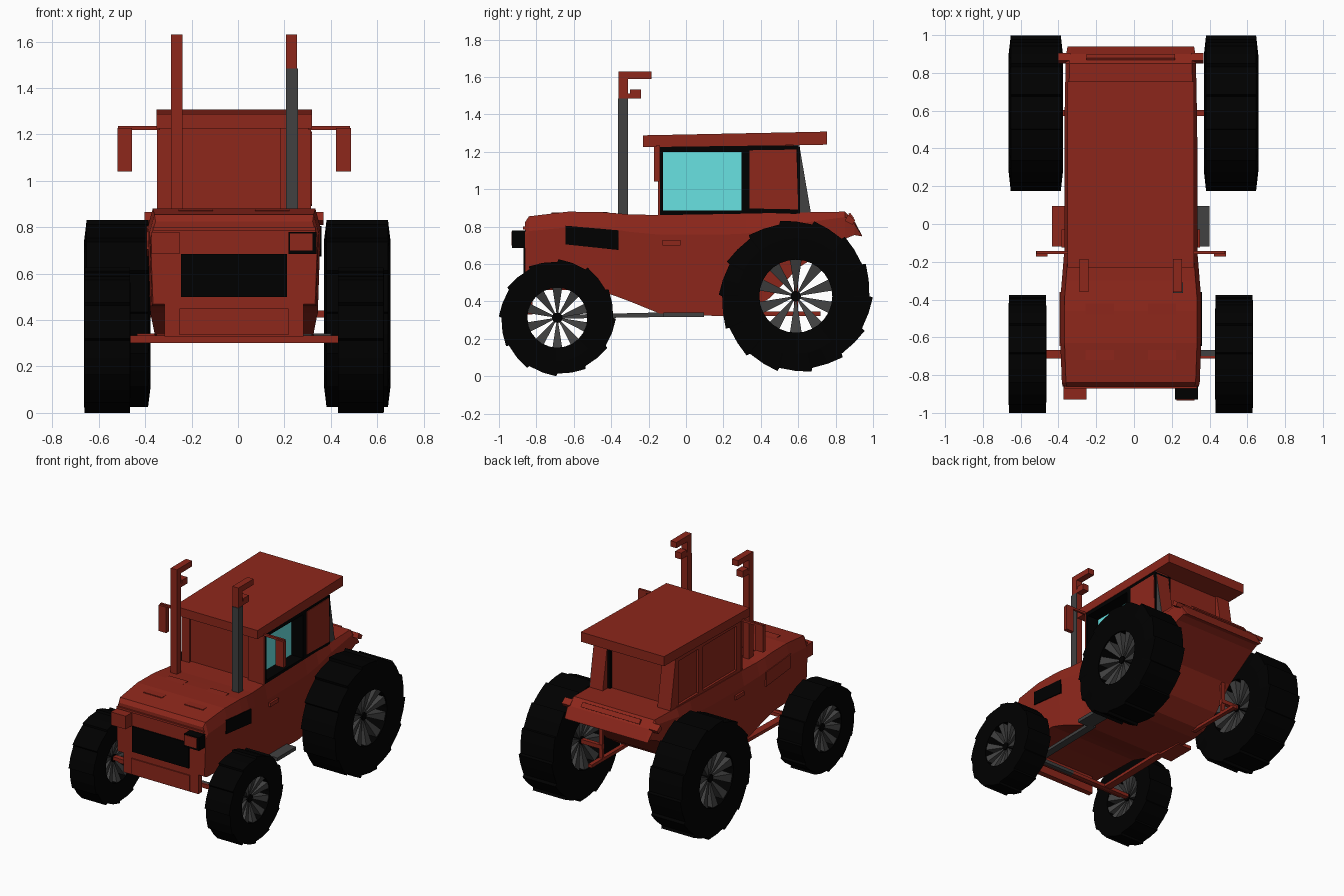
import bpy, bmesh, math

if "Cube" in bpy.data.objects:
    bpy.data.objects.remove(bpy.data.objects["Cube"], do_unlink=True)

CX = -0.017  # centre line of the bodywork


def material(name, rgb):
    m = bpy.data.materials.new(name)
    m.use_nodes = True
    m.diffuse_color = (*rgb, 1)
    m.node_tree.nodes["Principled BSDF"].inputs["Base Color"].default_value = (*rgb, 1)
    return m


RED = material("brick_red", (0.27, 0.02, 0.011))
BLACK = material("rubber_black", (0.0, 0.0, 0.0))
GREY = material("dark_grey", (0.053, 0.053, 0.053))
GLASS = material("cyan_glass", (0.14, 0.76, 0.76))


def finish(name, bm, mat):
    bmesh.ops.recalc_face_normals(bm, faces=bm.faces)
    me = bpy.data.meshes.new(name)
    bm.to_mesh(me)
    bm.free()
    me.materials.append(mat)
    ob = bpy.data.objects.new(name, me)
    bpy.context.collection.objects.link(ob)
    return ob


def loft(name, rings, mat, closed=False):
    """Skin a list of equal rings; cap the ends unless the loft is closed."""
    bm = bmesh.new()
    rows = [[bm.verts.new(p) for p in r] for r in rings]
    n = len(rows[0])
    for i in range(len(rows) - (0 if closed else 1)):
        a, b = rows[i], rows[(i + 1) % len(rows)]
        for j in range(n):
            bm.faces.new((a[j], a[(j + 1) % n], b[(j + 1) % n], b[j]))
    if not closed:
        bm.faces.new(rows[0])
        bm.faces.new(rows[-1])
    return finish(name, bm, mat)


def prism(name, profile, x0, x1, mat):
    """Side profile (y, z) extruded across x, relative to the body centre."""
    return loft(name, [[(CX + x, y, z) for y, z in profile] for x in (x0, x1)], mat)


def box(name, x, y, z, mat):
    return prism(name, [(y[0], z[0]), (y[1], z[0]), (y[1], z[1]), (y[0], z[1])], x[0], x[1], mat)


def sided(s, a, b):
    return (s * a, s * b)


# Body shell: stations of y, bottom z, top z, half width
stations = [(-0.86, 0.47, 0.825, 0.36), (-0.84, 0.46, 0.855, 0.365), (-0.63, 0.46, 0.88, 0.373),
            (-0.46, 0.455, 0.878, 0.373), (-0.38, 0.43, 0.872, 0.372), (-0.3, 0.4, 0.865, 0.365),
            (-0.14, 0.335, 0.862, 0.352), (0.22, 0.32, 0.868, 0.352), (0.32, 0.335, 0.87, 0.352),
            (0.45, 0.42, 0.873, 0.352), (0.6, 0.58, 0.876, 0.35), (0.85, 0.735, 0.88, 0.345),
            (0.9, 0.755, 0.83, 0.342), (0.94, 0.748, 0.755, 0.335)]
rings = []
for y, zb, zt, w in stations:
    half = [(0.97 * w, zb), (w, zb + 0.8 * (zt - zb)), (0.94 * w, zt)]
    pts = half + [(-x, z) for x, z in reversed(half)]
    rings.append([(CX + x, y, z) for x, z in pts])
loft("body_shell", rings, RED)

# Nose: grille, skirt, lights and bonnet panels
box("front_grille", (-0.228, 0.228), (-0.868, -0.855), (0.5, 0.685), BLACK)
box("front_skirt", (-0.3, 0.3), (-0.86, -0.82), (0.33, 0.475), RED)
box("front_plate", (-0.235, 0.235), (-0.868, -0.855), (0.335, 0.45), RED)
box("brow_strip", (-0.35, 0.35), (-0.872, -0.84), (0.785, 0.8), RED)
box("left_headlight_face", (0.242, 0.338), (-0.934, -0.928), (0.7, 0.774), RED)
for s, side, mat in ((-1, "right", RED), (1, "left", BLACK)):
    box(f"{side}_headlight", sided(s, 0.235, 0.355), (-0.93, -0.85), (0.685, 0.78), mat)
    prism(f"{side}_bonnet_panel", [(-0.72, 0.86), (-0.42, 0.86), (-0.42, 0.879), (-0.72, 0.875)],
          s * 0.09, s * 0.24, RED)
    prism(f"{side}_side_vent", [(-0.645, 0.705), (-0.36, 0.675), (-0.36, 0.78), (-0.645, 0.805)],
          s * 0.34, s * 0.377, mat)
    box(f"{side}_door_handle", sided(s, 0.34, 0.366), (-0.125, -0.03), (0.7, 0.728), RED)
    prism(f"{side}_rear_light", [(0.85, 0.83), (0.89, 0.81), (0.905, 0.835), (0.865, 0.865)],
          s * 0.32, s * 0.385, RED)
prism("tail_strip", [(0.868, 0.868), (0.888, 0.838), (0.899, 0.845), (0.878, 0.873)], -0.235, 0.235, RED)

# Cab core, pillars and roof
box("cab_core", (-0.31, 0.23), (-0.125, 0.59), (0.85, 1.25), RED)
prism("cab_roof", [(-0.23, 1.225), (0.755, 1.238), (0.755, 1.308), (-0.23, 1.288)], -0.335, 0.335, RED)
wedge = [(0.575, 0.86), (0.67, 0.86), (0.605, 1.24), (0.575, 1.24)]
for s, side in ((-1, "right"), (1, "left")):
    box(f"{side}_front_pillar", sided(s, 0.27, 0.332), (-0.15, -0.138), (0.85, 1.24), RED)
    prism(f"{side}_rear_pillar", wedge, s * 0.22, s * 0.325, RED)
prism("rear_pillar_cover", wedge, 0.322, 0.328, GREY)

# Solid side of the cab
for name, y, z in (("front_post", (-0.145, -0.09), (0.85, 1.24)), ("middle_post", (0.295, 0.345), (0.85, 1.24)),
                   ("lower_sill", (-0.145, 0.6), (0.85, 0.885)), ("upper_rail", (-0.145, 0.6), (1.205, 1.24))):
    box("right_" + name, (-0.327, -0.29), y, z, RED)

# Glazed side of the cab: deep black frame, recessed glass and a solid rear panel
for name, y, z in (("front_jamb", (-0.142, -0.122), (0.86, 1.225)), ("rear_jamb", (0.297, 0.61), (0.86, 1.225)),
                   ("sill", (-0.142, 0.61), (0.86, 0.885)), ("header", (-0.142, 0.6), (1.2, 1.235))):
    box("window_" + name, (0.2, 0.331), y, z, BLACK)
box("side_window_glass", (0.22, 0.238), (-0.125, 0.3), (0.88, 1.205), GLASS)
box("front_glass_return", (0.2, 0.331), (-0.147, -0.14), (0.86, 1.235), RED)
prism("rear_side_panel", [(0.34, 0.897), (0.6, 0.892), (0.59, 1.212), (0.34, 1.208)], 0.328, 0.335, RED)

# Exhaust stacks and mirrors
for s, side in ((-1, "right"), (1, "left")):
    x = sided(s, 0.223, 0.272)
    box(f"{side}_stack_pipe", x, (-0.36, -0.31), (0.85, 1.63), RED)
    box(f"{side}_stack_outlet", x, (-0.36, -0.185), (1.588, 1.63), RED)
    box(f"{side}_stack_hook", x, (-0.36, -0.24), (1.485, 1.513), RED)
    box(f"{side}_stack_hook_tip", x, (-0.3, -0.24), (1.485, 1.532), RED)
    box(f"{side}_mirror_arm", sided(s, 0.32, 0.5), (-0.158, -0.142), (1.22, 1.236), RED)
    box(f"{side}_mirror", sided(s, 0.44, 0.503), (-0.172, -0.142), (1.04, 1.228), RED)
box("stack_side_cover", (0.271, 0.276), (-0.362, -0.31), (0.85, 1.485), GREY)
box("stack_front_cover", (0.223, 0.276), (-0.364, -0.359), (0.85, 1.485), GREY)

# Steps, chassis rails, axles and rear hitch
for s, side, mat in ((-1, "right", RED), (1, "left", GREY)):
    box(f"{side}_step", sided(s, 0.3, 0.418), (-0.12, 0.095), (0.317, 0.342), mat)
    prism(f"{side}_chassis_rail", [(-0.68, 0.308), (-0.1, 0.317), (-0.1, 0.342), (-0.68, 0.328)],
          s * 0.28, s * 0.335, mat)
    box(f"{side}_front_axle", sided(s, 0.0, 0.55), (-0.705, -0.668), (0.305, 0.33), mat)
    box(f"{side}_hitch_bar", sided(s, 0.27, 0.3), (0.28, 0.72), (0.322, 0.345), RED)
    box(f"{side}_rear_axle", sided(s, 0.27, 0.5), (0.573, 0.603), (0.412, 0.442), RED)
    box(f"{side}_axle_hanger", sided(s, 0.27, 0.3), (0.578, 0.598), (0.325, 0.6), RED)
box("axle_cover", (-0.45, 0.448), (-0.712, -0.7), (0.302, 0.333), RED)


def wheel(name, s, cx, y, z, r, hole, hw, shoulder, lugs):
    def at(x, rad, a):
        return (cx + s * x, y + rad * math.cos(a), z + rad * math.sin(a))

    # Tyre with saw-tooth lugs around the tread
    sh = hw * shoulder
    section = [(-hw * 0.95, hole), (-hw, r * 0.75), (-sh, 1), (sh, 1), (hw, r * 0.75), (hw * 0.95, hole)]
    rings = []
    for i in range(lugs):
        for frac, tread in ((0, 0.955), (0.5, 0.97), (0.96, 1.0)):
            a = (i + frac) * math.tau / lugs
            rings.append([at(x, r * tread if q == 1 else q, a) for x, q in section])
    loft(name + "_tyre", rings, BLACK, closed=True)

    # Fan of spokes, each a wedge that deepens towards the rim
    bm = bmesh.new()
    count = 10
    hub = hw * 0.9 - 0.05
    for i in range(count):
        a = math.pi / 2 + i * math.tau / count
        outline = [(0.02, -0.2, hub), (hole * 1.03, -0.16, hw * 0.9),
                   (hole * 1.03, 0.16, hw * 0.9), (0.02, 0.2, hub)]
        back, front = [[bm.verts.new(at(d * x, q, a + t)) for q, t, x in outline] for d in (-1, 1)]
        bm.faces.new(back)
        bm.faces.new(front)
        for j in range(4):
            k = (j + 1) % 4
            bm.faces.new((back[j], back[k], front[k], front[j]))
    finish(name + "_spokes", bm, GREY)

    # Hub cap
    loft(name + "_hub", [[at(x, 0.028, k * math.tau / 12) for k in range(12)]
                         for x in (-hub - 0.012, hub + 0.012)], BLACK)


for s, side in ((-1, "right"), (1, "left")):
    wheel(f"{side}_front_wheel", s, CX + s * 0.547, -0.688, 0.313, 0.313, 0.16, 0.1, 0.98, 12)
    wheel(f"{side}_rear_wheel", s, -0.003 + s * 0.517, 0.587, 0.428, 0.412, 0.195, 0.144, 0.92, 14)
